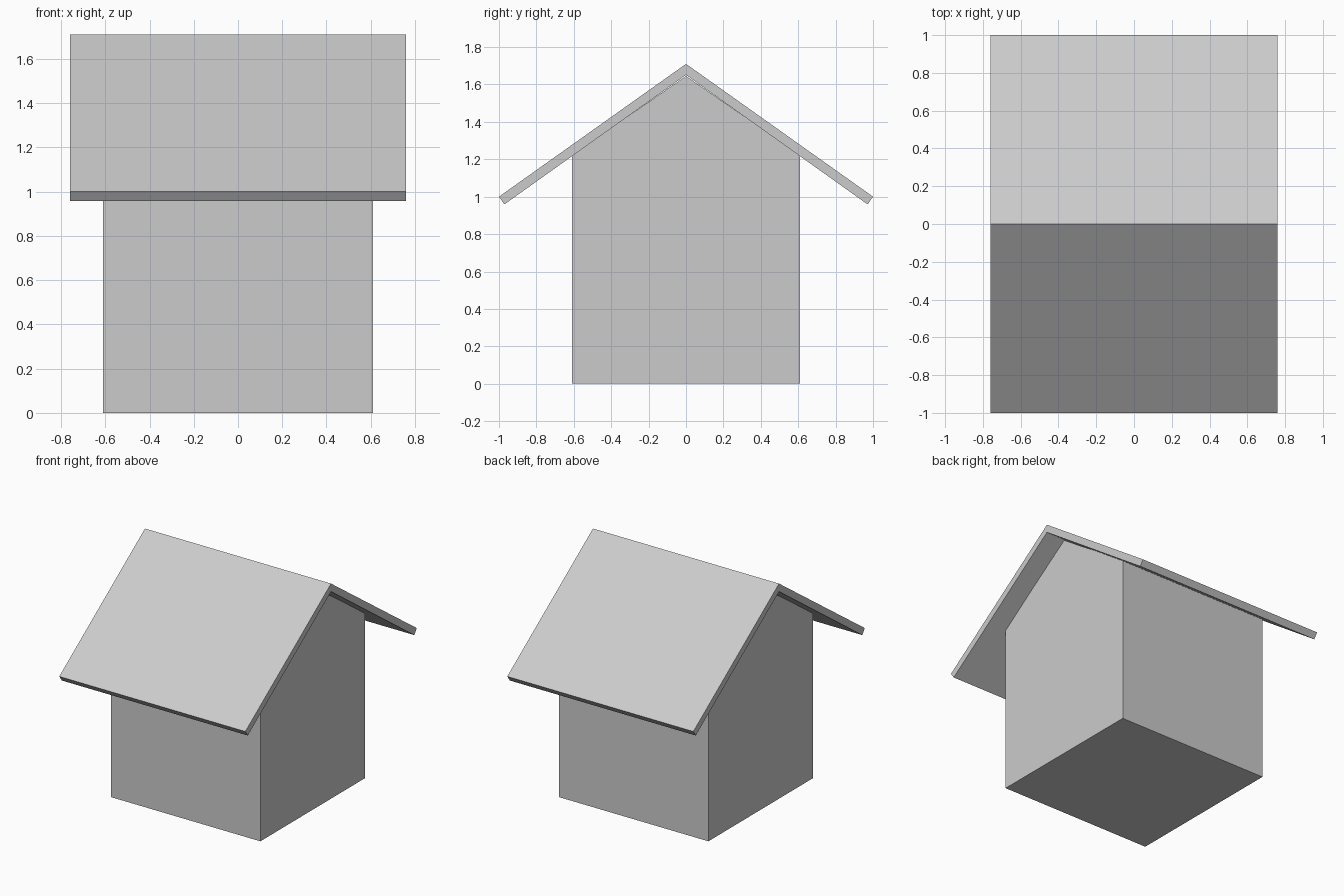
import bpy, bmesh
from mathutils import Vector

if "Cube" in bpy.data.objects:
    bpy.data.objects.remove(bpy.data.objects["Cube"])


def prism(profile, half_x):
    """Extrude a (y, z) profile along x, centred on x = 0."""
    bm = bmesh.new()
    face = bm.faces.new([bm.verts.new((-half_x, y, z)) for y, z in profile])
    ext = bmesh.ops.extrude_face_region(bm, geom=[face])
    verts = [v for v in ext["geom"] if isinstance(v, bmesh.types.BMVert)]
    bmesh.ops.translate(bm, verts=verts, vec=(2 * half_x, 0, 0))
    bmesh.ops.recalc_face_normals(bm, faces=bm.faces[:])
    return bm


def finish(bm, name):
    bmesh.ops.recalc_face_normals(bm, faces=bm.faces[:])
    mesh = bpy.data.meshes.new(name)
    bm.to_mesh(mesh)
    bm.free()
    obj = bpy.data.objects.new(name, mesh)
    bpy.context.collection.objects.link(obj)
    return obj


# House body: solid block with gable ends
finish(prism([(-.61, 0), (.61, 0), (.61, 1.222), (0, 1.645), (-.61, 1.222)], .61),
       "house_body")

# Roof: folded slab, broken into convex pieces along the cracks
W = .76
ROOF = [(-1, 1), (-.971, .959), (0, 1.651), (.971, .959), (1, 1), (0, 1.71)]
P = dict(a=(-W, .48), b=(-W, -.17), c=(-.36, 0.005), d=(-W, -.95), e=(-.02, -.05),
         f=(.06, -.035), g=(.17, -.035), h=(.2, -.02), i=(.70, -.035), j=(W, -.03),
         k=(-.56, 1), l=(.06, 1), m=(.235, .63), n=(W, .775), o=(-.1, -1),
         p=(.65, -1), q=(W, -.88),
         A=(-W, -1), B=(W, -1), C=(W, 1), D=(-W, 1))
# each piece lists its plan corners counter-clockwise
PIECES = ["bca", "decb", "Aogfed", "opg", "pBqihg", "qji",
          "acefkD", "fghmlk", "hijnm", "mnCl"]


def on_outline(u, v):
    return any(abs(u[ax] - v[ax]) < 1e-6 and abs(abs(u[ax]) - lim) < 1e-6
               for ax, lim in ((0, W), (1, 1)))


for num, piece in enumerate(PIECES, 1):
    bm = prism(ROOF, W)
    for s, t in zip(piece, piece[1:] + piece[0]):
        u, v = P[s], P[t]
        if on_outline(u, v):
            continue
        outward = Vector((v[1] - u[1], u[0] - v[0], 0)).normalized()
        bmesh.ops.bisect_plane(bm, geom=bm.verts[:] + bm.edges[:] + bm.faces[:],
                               dist=1e-6, plane_co=(*u, 0), plane_no=outward,
                               clear_outer=True)
        bmesh.ops.holes_fill(bm, edges=[x for x in bm.edges if x.is_boundary])
    finish(bm, f"roof_piece_{num}")
